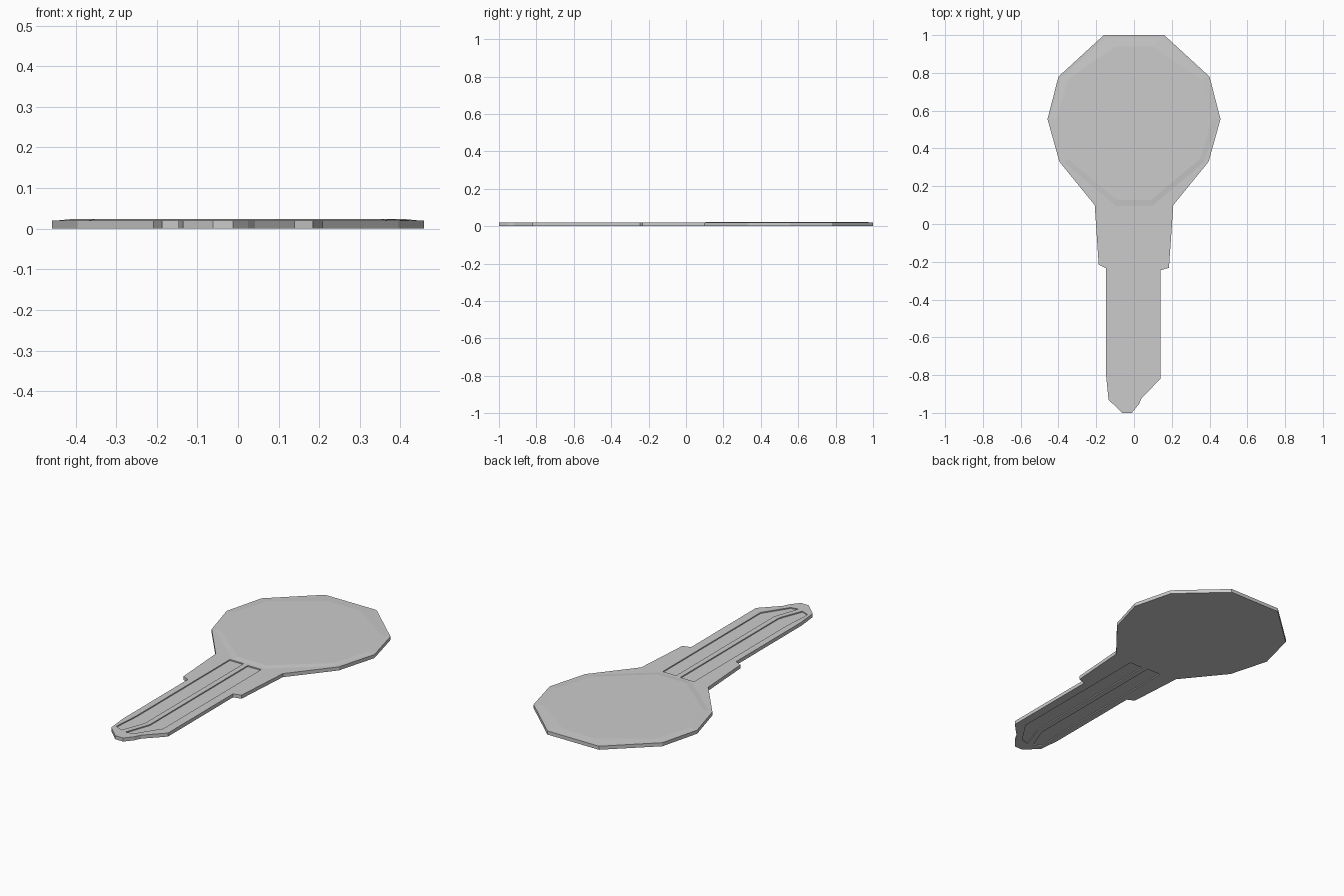
import bpy, bmesh

if "Cube" in bpy.data.objects:
    bpy.data.objects.remove(bpy.data.objects["Cube"])


def loft(name, lower, z0, upper, z1):
    """Solid between two outlines with the same number of points."""
    bm = bmesh.new()
    a = [bm.verts.new((x, y, z0)) for x, y in lower]
    b = [bm.verts.new((x, y, z1)) for x, y in upper]
    n = len(a)
    bm.faces.new(a)
    bm.faces.new(b)
    for i in range(n):
        j = (i + 1) % n
        bm.faces.new((a[i], a[j], b[j], b[i]))
    bmesh.ops.recalc_face_normals(bm, faces=bm.faces)
    mesh = bpy.data.meshes.new(name)
    bm.to_mesh(mesh)
    bm.free()
    ob = bpy.data.objects.new(name, mesh)
    bpy.context.collection.objects.link(ob)
    return ob


def mirrored(half):
    return half + [(-x, y) for x, y in reversed(half)]


# Flat key blank: symmetric head and neck, then the asymmetric blade
head = [(0.16, 1), (0.40, 0.78), (0.458, 0.555), (0.395, 0.33), (0.208, 0.10)]
blade = [(0.185, -0.232), (0.14, -0.245), (0.14, -0.82), (0.042, -0.92),
         (0.025, -0.955), (-0.012, -1), (-0.062, -1), (-0.135, -0.93),
         (-0.147, -0.81), (-0.147, -0.235), (-0.187, -0.215)]
outline = head + blade + [(-x, y) for x, y in reversed(head)]
key = loft("key_blank", outline, 0, outline, 0.02)

# Two shallow grooves pressed into both faces of the blade
grooves = [
    [(-0.024, 0.085), (-0.11, 0.085), (-0.11, -0.74), (-0.122, -0.905),
     (-0.075, -0.925), (-0.024, -0.79)],
    [(0.09, 0.078), (0.006, 0.078), (0.006, -0.79), (-0.045, -0.935),
     (0.0, -0.925), (0.09, -0.79)],
]
for profile in grooves:
    for z0, z1 in ((-0.02, 0.006), (0.014, 0.04)):
        cutter = loft("groove_cutter", profile, z0, profile, z1)
        mod = key.modifiers.new("groove", 'BOOLEAN')
        mod.operation = 'DIFFERENCE'
        mod.solver = 'EXACT'
        mod.object = cutter
        bpy.context.view_layer.objects.active = key
        bpy.ops.object.modifier_apply(modifier=mod.name)
        bpy.data.objects.remove(cutter)

# Low bevelled pad on top of the head
pad_base = mirrored([(0.155, 0.995), (0.395, 0.776), (0.452, 0.555),
                     (0.375, 0.325), (0.10, 0.092)])
pad_top = mirrored([(0.10, 0.94), (0.35, 0.765), (0.412, 0.555),
                    (0.35, 0.345), (0.09, 0.128)])
loft("head_pad", pad_base, 0.0195, pad_top, 0.0235)
